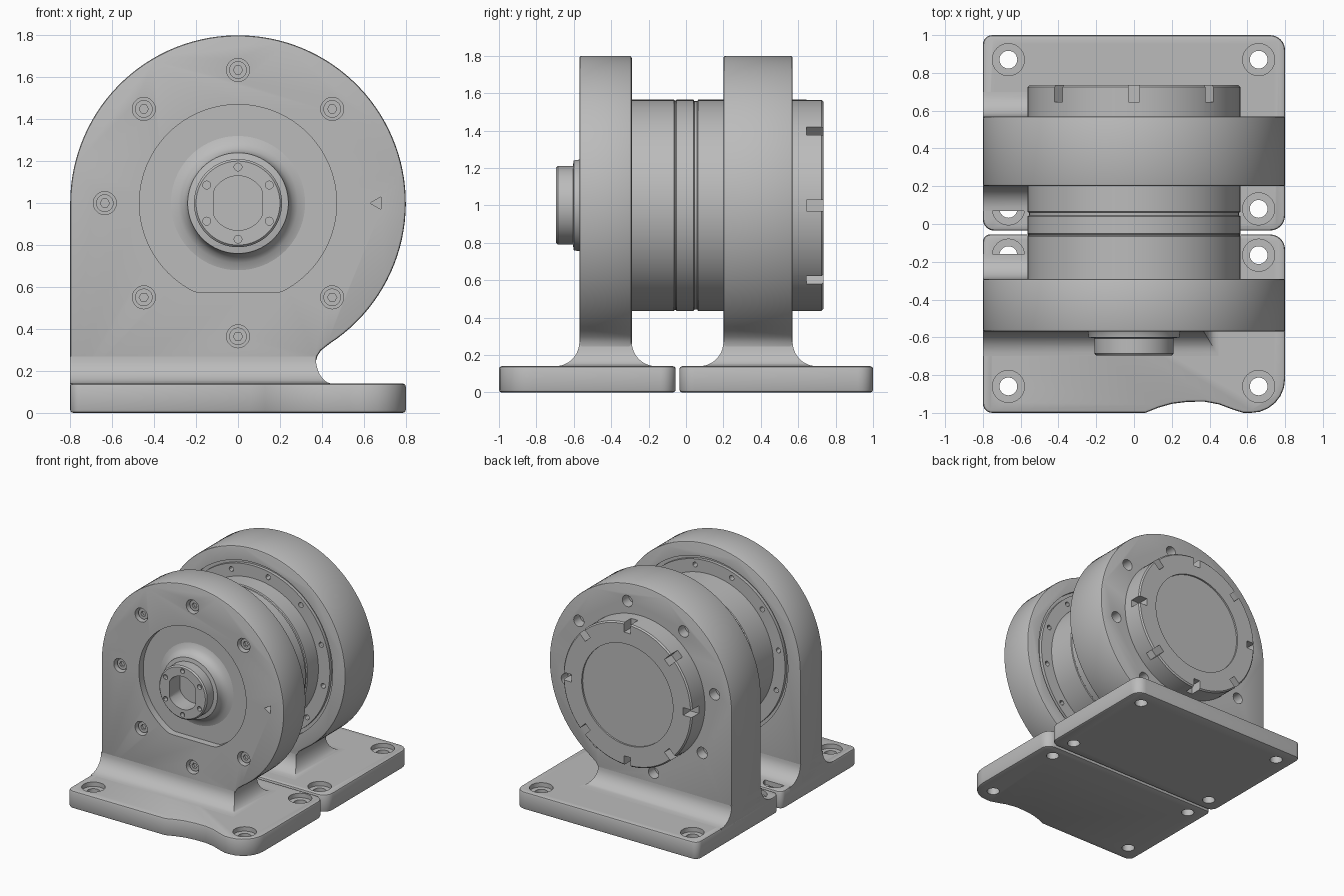
import bpy, bmesh
from math import sin, cos, pi, radians
from mathutils import Matrix, Vector

if "Cube" in bpy.data.objects:
    bpy.data.objects.remove(bpy.data.objects["Cube"])

metal = bpy.data.materials.new("grey_metal")
metal.use_nodes = True
GREY = (0.5, 0.5, 0.5, 1)
metal.diffuse_color = GREY
metal.node_tree.nodes["Principled BSDF"].inputs["Base Color"].default_value = GREY

AXIS_Z = 1.0  # height of the shaft axis


def finish(name, bm):
    bmesh.ops.recalc_face_normals(bm, faces=bm.faces)
    mesh = bpy.data.meshes.new(name)
    bm.to_mesh(mesh)
    bm.free()
    mesh.materials.append(metal)
    ob = bpy.data.objects.new(name, mesh)
    bpy.context.collection.objects.link(ob)
    return ob


def circle(u, v, r, n=24, turn=0):
    return [(u + r * cos(turn + 2 * pi * i / n), v + r * sin(turn + 2 * pi * i / n)) for i in range(n)]


def ring_of(count, radius, r, start=0, n=20):
    """Small circles evenly spaced around the shaft axis."""
    return [circle(radius * sin(start + 2 * pi * i / count),
                   AXIS_Z + radius * cos(start + 2 * pi * i / count), r, n) for i in range(count)]


def solid(name, outlines, axis, a, b):
    """Extrude flat outlines along y or z from a to b."""
    bm = bmesh.new()
    for pts in outlines:
        ends = []
        for t in (a, b):
            ends.append([bm.verts.new((u, t, v) if axis == "y" else (u, v, t)) for u, v in pts])
            bm.faces.new(ends[-1])
        for i in range(len(pts)):
            j = (i + 1) % len(pts)
            bm.faces.new((ends[0][i], ends[0][j], ends[1][j], ends[1][i]))
    return finish(name, bm)


def lathe(name, profile, closed=False, steps=96):
    """Turn a (radius, y) profile around the shaft axis."""
    bm = bmesh.new()
    vs = [bm.verts.new((r, y, AXIS_Z)) for r, y in profile]
    es = [bm.edges.new(p) for p in zip(vs, vs[1:])]
    if closed:
        es.append(bm.edges.new((vs[-1], vs[0])))
    bmesh.ops.spin(bm, geom=vs + es, cent=(0, 0, AXIS_Z), axis=(0, 1, 0), angle=2 * pi, steps=steps)
    bmesh.ops.remove_doubles(bm, verts=bm.verts, dist=0.0001)
    return finish(name, bm)


def bake(ob):
    dg = bpy.context.evaluated_depsgraph_get()
    mesh = bpy.data.meshes.new_from_object(ob.evaluated_get(dg))
    ob.modifiers.clear()
    ob.data = mesh


def cut(ob, cutter):
    mod = ob.modifiers.new("cut", "BOOLEAN")
    mod.operation, mod.solver, mod.object = "DIFFERENCE", "EXACT", cutter
    bake(ob)
    bpy.data.objects.remove(cutter)


def bevel(ob, width):
    mod = ob.modifiers.new("bevel", "BEVEL")
    mod.width, mod.segments, mod.limit_method = width, 2, "ANGLE"
    mod.angle_limit = radians(50)
    bake(ob)


def rounded_plate(x, y0, y1, radii):
    """Rounded rectangle, corner radii from right back anticlockwise."""
    pts = []
    corners = [(x, y1), (-x, y1), (-x, y0), (x, y0)]
    for k, ((cx, cy), r) in enumerate(zip(corners, radii)):
        sx, sy = (1 if cx > 0 else -1), (1 if cy == y1 else -1)
        for i in range(7):
            a = pi / 2 * (k + i / 6)
            pts.append((cx - sx * r + r * cos(a), cy - sy * r + r * sin(a)))
    return pts


def skirt(name, y0, y1):
    """Concave fillet that flares from the upright to the base plate."""
    bm = bmesh.new()
    levels = []
    R, steps = 0.13, 10
    for i in range(steps + 1):
        a = pi / 2 * i / steps
        levels.append((0.27 - R * sin(a), R * (1 - cos(a))))
    levels.append((0.1, R))
    rings = []
    for z, d in levels:
        x = 0.37 + 0.6 * d
        rings.append([bm.verts.new(p) for p in
                      ((-0.8, y0 - d, z), (x, y0 - d, z), (x, y1 + d, z), (-0.8, y1 + d, z))])
    for lo, hi in zip(rings, rings[1:]):
        for i in range(4):
            j = (i + 1) % 4
            bm.faces.new((lo[i], lo[j], hi[j], hi[i]))
    bm.faces.new(rings[0])
    bm.faces.new(rings[-1])
    return finish(name, bm)


def upright_outline():
    pts = [(-0.8, 0.1)]
    for i in range(81):
        a = pi - (pi + radians(57)) * i / 80
        pts.append((0.8 * cos(a), AXIS_Z + 0.8 * sin(a)))
    return pts + [(0.395, 0.297), (0.378, 0.27), (0.37, 0.24), (0.37, 0.1)]


parts = []

# Base plates with counterbored bolt holes
front_edge = rounded_plate(0.8, -1.0, -0.055, (0.08, 0.04, 0.05, 0.18))
dip = [(0.06, -1.0), (0.13, -0.972), (0.2, -0.952), (0.28, -0.942), (0.37, -0.94),
       (0.45, -0.955), (0.53, -0.985), (0.58, -1.0)]
front_edge = front_edge[:21] + dip + front_edge[21:]
back_edge = rounded_plate(0.8, -0.035, 1.0, (0.08, 0.05, 0.06, 0.08))
for name, edge, rows in (("front_base_plate", front_edge, (-0.86, -0.165)),
                         ("back_base_plate", back_edge, (0.08, 0.87))):
    plate = solid(name, [edge], "z", 0, 0.14)
    bevel(plate, 0.014)
    spots = [(x, y) for x in (-0.665, 0.66) for y in rows]
    cut(plate, solid("cutter", [circle(x, y, 0.085, 32) for x, y in spots], "z", 0.105, 0.3))
    cut(plate, solid("cutter", [circle(x, y, 0.047, 32) for x, y in spots], "z", -0.1, 0.2))
    parts.append(plate)

# Uprights, each with a groove and small holes on the inner face
uprights = {}
for name, y0, y1, inner, s in (("front_upright", -0.57, -0.29, -0.29, -1),
                               ("back_upright", 0.2, 0.57, 0.2, 1)):
    up = solid(name, [upright_outline()], "y", y0, y1)
    bevel(up, 0.012)
    near, far = inner - s * 0.05, inner + s * 0.025
    cut(up, lathe("cutter", [(0.665, near), (0.69, near), (0.69, far), (0.665, far)], True))
    cut(up, solid("cutter", ring_of(12, 0.62, 0.02, 0.2, 12), "y", near, inner + s * 0.05))
    uprights[name] = up
    parts += [up, skirt(name.replace("upright", "fillet"), y0, y1)]

# Front recess with a flat lower edge, and bolt pockets
recess = [(u, max(v, AXIS_Z - 0.425)) for u, v in circle(0, AXIS_Z, 0.47, 96)]
cut(uprights["front_upright"], solid("cutter", [recess], "y", -0.7, -0.515))
pockets = ring_of(8, 0.635, 0.055)
pockets[2] = circle(0.665, AXIS_Z, 0.035, 3, pi / 3)
cut(uprights["front_upright"], solid("cutter", pockets, "y", -0.7, -0.51))
cut(uprights["back_upright"], solid("cutter", ring_of(8, 0.66, 0.045, radians(10)), "y", 0.49, 0.7))

# Socket screws sunk in the front pockets
heads = ring_of(8, 0.635, 0.042)
del heads[2]
screws = solid("front_screws", heads, "y", -0.545, -0.5)
sockets = ring_of(8, 0.635, 0.022, 0, 6)
del sockets[2]
cut(screws, solid("cutter", sockets, "y", -0.6, -0.525))
parts.append(screws)

# Cylindrical body between the uprights
parts.append(lathe("body_cylinder", [
    (0, -0.4), (0.565, -0.4), (0.565, -0.065), (0.56, -0.06), (0.56, -0.055), (0.565, -0.05),
    (0.565, 0.04), (0.557, 0.045), (0.557, 0.06), (0.565, 0.065), (0.565, 0.3), (0, 0.3)]))

# Hollow shaft hub on the front
hub = lathe("shaft_hub", [
    (0, -0.45), (0.32, -0.45), (0.32, -0.515), (0.285, -0.525), (0.26, -0.545), (0.245, -0.57),
    (0.24, -0.6), (0.21, -0.605), (0.21, -0.685), (0.2, -0.695), (0, -0.695)])
cut(hub, solid("cutter", [[(max(-0.115, min(0.115, u)), v) for u, v in circle(0, AXIS_Z, 0.13, 48)]],
               "y", -0.8, -0.56))
cut(hub, solid("cutter", ring_of(6, 0.172, 0.019, 0, 12), "y", -0.8, -0.66))
parts.append(hub)

# Slotted flange on the back
flange = lathe("back_flange", [
    (0, 0.5), (0.565, 0.5), (0.565, 0.725), (0.555, 0.735), (0.4, 0.735), (0.4, 0.722), (0, 0.722)])
slots = []
for i in range(8):
    turn = Matrix.Rotation(i * pi / 4, 2)
    corners = [turn @ Vector(c) for c in ((-0.03, 0.49), (0.03, 0.49), (0.03, 0.62), (-0.03, 0.62))]
    slots.append([(c.x, AXIS_Z + c.y) for c in corners])
cut(flange, solid("cutter", slots, "y", 0.645, 0.8))
parts.append(flange)

# Smooth the round surfaces and keep the edges sharp
for ob in bpy.context.view_layer.objects:
    ob.select_set(ob in parts)
bpy.context.view_layer.objects.active = parts[0]
bpy.ops.object.shade_smooth_by_angle(angle=radians(30))
